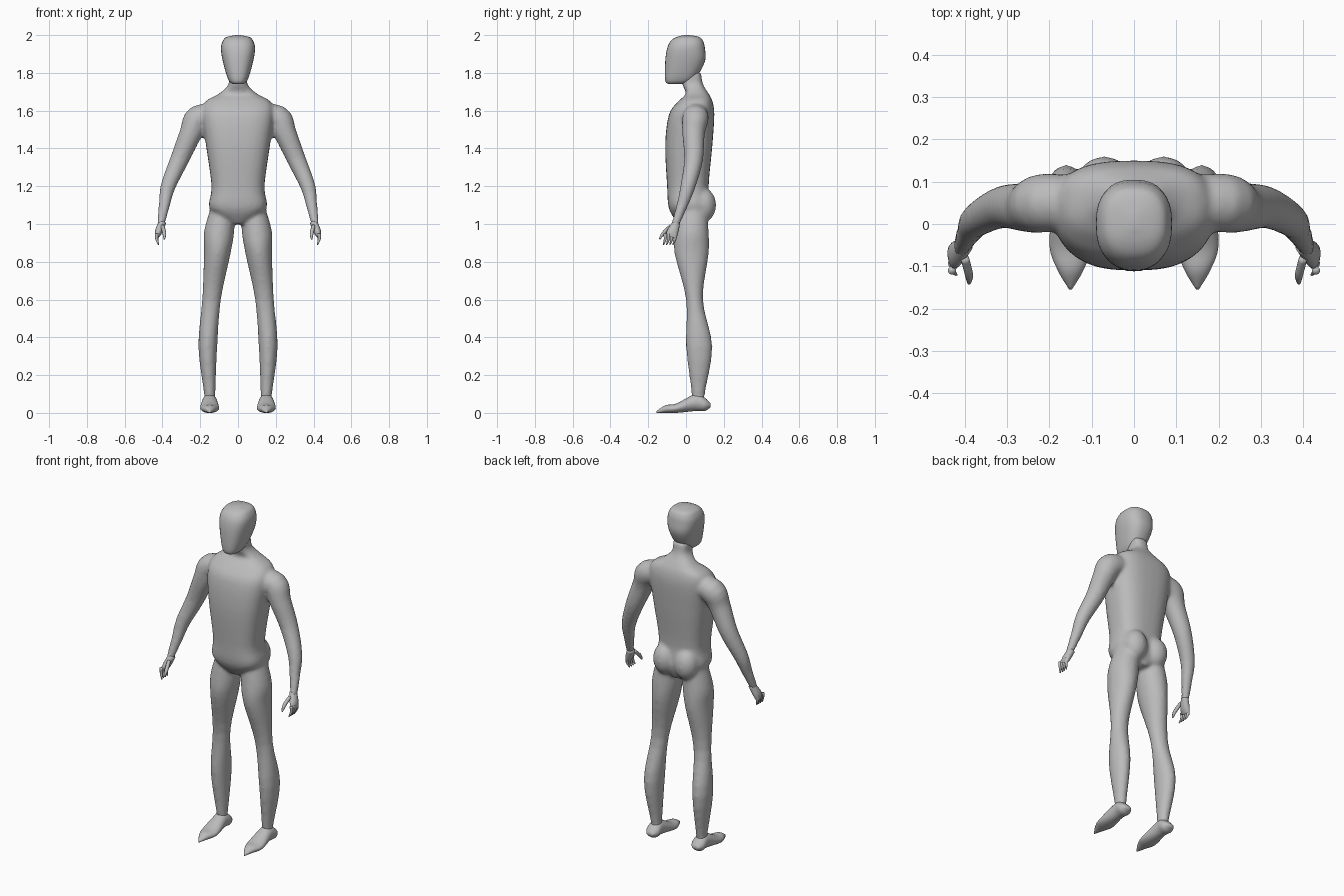
import bpy, bmesh, math
from mathutils import Vector

if "Cube" in bpy.data.objects:
    bpy.data.objects.remove(bpy.data.objects["Cube"])

shade = (.5, .5, .5, 1)
grey = bpy.data.materials.new("plain grey")
grey.use_nodes = True
grey.diffuse_color = shade
grey.node_tree.nodes["Principled BSDF"].inputs["Base Color"].default_value = shade

X, Y, Z = Vector((1, 0, 0)), Vector((0, 1, 0)), Vector((0, 0, 1))


def smooth(rows, steps=4):
    """Fill in rows between the key rows along a smooth spline."""
    filled = []
    last = len(rows) - 1
    for i in range(last):
        before, start, end, after = rows[max(i - 1, 0)], rows[i], rows[i + 1], rows[min(i + 2, last)]
        for step in range(steps):
            t = step / steps
            filled.append([q + t / 2 * (r - p + t * (2 * p - 5 * q + 4 * r - s
                                                     + t * (3 * (q - r) + s - p)))
                           for p, q, r, s in zip(before, start, end, after)])
    return filled + [rows[last]]


def loft(bm, sections, sides=24, power=2):
    """Skin closed superellipse sections, each given as centre and two half axes."""
    rings = []
    for centre, u, v in sections:
        ring = []
        for i in range(sides):
            angle = math.tau * i / sides
            c, s = math.cos(angle), math.sin(angle)
            across = math.copysign(abs(c) ** (2 / power), c)
            along_v = math.copysign(abs(s) ** (2 / power), s)
            ring.append(bm.verts.new(centre + u * across + v * along_v))
        rings.append(ring)
    for low, high in zip(rings, rings[1:]):
        for i in range(sides):
            j = (i + 1) % sides
            bm.faces.new((low[i], low[j], high[j], high[i]))
    bm.faces.new(rings[0][::-1])
    bm.faces.new(rings[-1])


def stacked(rows, side=0, x=0):
    """Level sections from rows of height, half width, front, back and centre x."""
    sections = []
    for z, width, front, back, *offset in smooth(rows):
        x = side * offset[0] if offset else 0
        sections.append((Vector((x, (front + back) / 2, z)), X * width, Y * (back - front) / 2))
    return sections


def tube(rows, side):
    """Sections square to a path, from rows of x, y, z, radius and depth radius."""
    rows = smooth(rows)
    points = [Vector((side * x, y, z)) for x, y, z, *radii in rows]
    sections = []
    for i, (point, row) in enumerate(zip(points, rows)):
        ahead = points[min(i + 1, len(points) - 1)]
        behind = points[max(i - 1, 0)]
        direction = (ahead - behind).normalized()
        across = Y.cross(direction).normalized()
        sections.append((point, across * row[-2], direction.cross(across) * row[-1]))
    return sections


def finish(name, bm):
    """Turn the working mesh into a smooth shaded object."""
    bmesh.ops.recalc_face_normals(bm, faces=bm.faces)
    mesh = bpy.data.meshes.new(name)
    bm.to_mesh(mesh)
    bm.free()
    mesh.materials.append(grey)
    mesh.shade_smooth()
    obj = bpy.data.objects.new(name, mesh)
    bpy.context.collection.objects.link(obj)
    return obj


# Torso from crotch to neck
torso = [(1, .04, -.04, .1), (1.08, .15, -.09, .13), (1.2, .14, -.1, .12),
         (1.42, .17, -.11, .14), (1.58, .19, -.09, .15), (1.65, .17, -.04, .14),
         (1.69, .1, 0, .12), (1.74, .05, -.02, .09), (1.8, .05, -.03, .08)]
# Leg from hip to ankle
leg = [(1.1, .06, -.04, .11, .08), (.96, .08, -.06, .12, .1), (.84, .07, -.06, .12, .11),
       (.6, .05, 0, .09, .14), (.35, .05, 0, .14, .16), (.1, .03, .03, .1, .15),
       (.04, .03, .03, .1, .15)]
# Arm from shoulder to wrist
arm = [(.1, .05, 1.58, .05, .06), (.21, .05, 1.56, .07, .07), (.25, .04, 1.48, .06, .06),
       (.31, .04, 1.34, .05, .05), (.37, .01, 1.2, .04, .04), (.39, -.02, 1.1, .03, .03),
       (.41, -.06, .99, .02, .02)]

body = bmesh.new()
loft(body, stacked(torso), 32, 2.7)
for side in (1, -1):
    loft(body, stacked(leg, side))
    loft(body, tube(arm, side))
    # Buttock
    buttock = bmesh.ops.create_uvsphere(body, u_segments=20, v_segments=12, radius=.07)
    for vert in buttock["verts"]:
        vert.co.z *= 1.3
        vert.co += Vector((side * .07, .09, 1.1))
body_object = finish("body", body)

# Blend the limbs into the torso
blend = body_object.modifiers.new("blend", "REMESH")
blend.mode = "VOXEL"
blend.voxel_size = .01
blend.use_smooth_shade = True
soften = body_object.modifiers.new("soften", "SMOOTH")
soften.iterations = 8

# Head from chin to crown
head = [(1.74, .02, -.09, -.04), (1.76, .05, -.11, .04), (1.86, .08, -.11, .1),
        (1.93, .09, -.1, .1), (1.97, .08, -.08, .09), (1.99, .06, -.05, .07),
        (2, .01, -.01, .02)]
skull = bmesh.new()
loft(skull, stacked(head), 32, 2.5)
finish("head", skull)

# Foot from heel to toe, as rows of y, half width, bottom and top
foot = [(.13, .02, .03, .05), (.1, .04, .01, .08), (.05, .04, .01, .1),
        (-.05, .05, 0, .05), (-.11, .03, 0, .04), (-.155, .003, 0, .01)]
# Hand pieces
palm = [(.4, -.05, 1.01, .02, .02), (.42, -.07, .96, .02, .03), (.43, -.08, .93, .01, .03)]
thumb = [(.4, -.08, .99, .01, .01), (.39, -.12, .95, .01, .01), (.39, -.14, .92, .004, .004)]

for side, label in ((1, "left"), (-1, "right")):
    sole = bmesh.new()
    loft(sole, [(Vector((side * .15, y, (bottom + top) / 2)), X * width, Z * (top - bottom) / 2)
                for y, width, bottom, top in smooth(foot)])
    finish(label + "_foot", sole)

    hand = bmesh.new()
    loft(hand, tube(palm, side), 16)
    loft(hand, tube(thumb, side), 10)
    for i in range(4):
        y = -.11 + .017 * i
        finger = [(.43, y, .95, .01, .01), (.43, y, .92, .008, .008),
                  (.42, y - .01, .89, .003, .003)]
        loft(hand, tube(finger, side), 10)
    finish(label + "_hand", hand)
